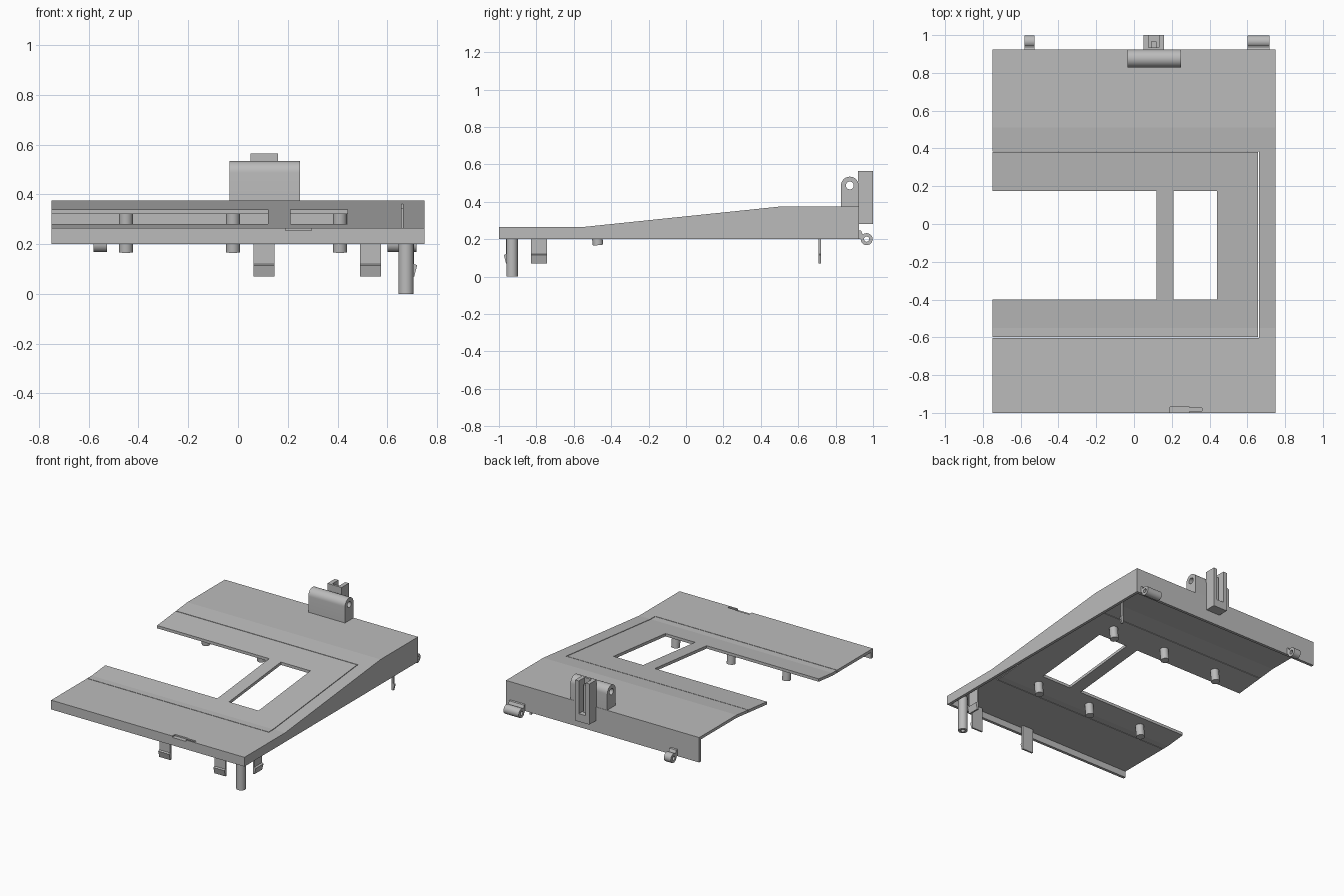
import bpy, bmesh, math
from mathutils import Matrix, Vector

cube = bpy.data.objects.get("Cube")
if cube:
    bpy.data.objects.remove(cube, do_unlink=True)

grey = bpy.data.materials.new("plain grey")
grey.use_nodes = True
COLOR = (0.5, 0.5, 0.5, 1)
grey.diffuse_color = COLOR
grey.node_tree.nodes["Principled BSDF"].inputs["Base Color"].default_value = COLOR


def finish(name, bm):
    bmesh.ops.recalc_face_normals(bm, faces=bm.faces)
    mesh = bpy.data.meshes.new(name)
    bm.to_mesh(mesh)
    bm.free()
    mesh.materials.append(grey)
    ob = bpy.data.objects.new(name, mesh)
    bpy.context.collection.objects.link(ob)
    return ob


def prism(name, profile, x0, x1):
    """Extrude a (y, z) outline along x."""
    bm = bmesh.new()
    face = bm.faces.new([bm.verts.new((x0, y, z)) for y, z in profile])
    ext = bmesh.ops.extrude_face_region(bm, geom=[face])["geom"]
    bmesh.ops.translate(bm, vec=(x1 - x0, 0, 0),
                        verts=[v for v in ext if isinstance(v, bmesh.types.BMVert)])
    return finish(name, bm)


def box(name, x0, x1, y0, y1, z0, z1):
    return prism(name, [(y0, z0), (y1, z0), (y1, z1), (y0, z1)], x0, x1)


def rod(name, start, end, r):
    a, b = Vector(start), Vector(end)
    bm = bmesh.new()
    turn = (b - a).to_track_quat('Z', 'Y').to_matrix().to_4x4()
    bmesh.ops.create_cone(bm, cap_ends=True, segments=24, radius1=r, radius2=r,
                          depth=(b - a).length,
                          matrix=Matrix.Translation((a + b) / 2) @ turn)
    return finish(name, bm)


def cut(ob, *cutters):
    bpy.context.view_layer.objects.active = ob
    for c in cutters:
        c.hide_render = True
        m = ob.modifiers.new("cut", 'BOOLEAN')
        m.operation, m.solver, m.object = 'DIFFERENCE', 'EXACT', c
        bpy.ops.object.modifier_apply(modifier=m.name)
        bpy.data.objects.remove(c, do_unlink=True)


def smooth(ob):
    bpy.ops.object.select_all(action='DESELECT')
    ob.select_set(True)
    bpy.context.view_layer.objects.active = ob
    bpy.ops.object.shade_smooth_by_angle(angle=math.radians(35))


LOW, HIGH, BASE, SKIN = 0.265, 0.375, 0.2, 0.02
BEND0, BEND1, BACK = -0.55, 0.51, 0.925


def top(y):
    t = min(max((y - BEND0) / (BEND1 - BEND0), 0), 1)
    return LOW + t * (HIGH - LOW)


# Outer shell: channel of front wall, sloping top and back wall
ys = [-1, BEND0, BEND1, BACK]
outer = [(-1, BASE)] + [(y, top(y)) for y in ys] + [(BACK, BASE)]
inner = [(BACK - SKIN, BASE)] + [(y, top(y) - SKIN) for y in (BACK - SKIN, BEND1, BEND0, -1 + SKIN)]
shell = prism("shell", outer + inner + [(-1 + SKIN, BASE)], -0.75, 0.73)
cut(shell, box("panel_cutter", -0.8, 0.662, -0.603, 0.385, 0.22, 0.5),
    box("notch_cutter", 0.19, 0.295, -1.1, -0.97, 0.255, 0.4),
    box("slit_cutter", 0.28, 0.36, -0.99, -0.975, 0.255, 0.4))
prism("side_wall", outer, 0.73, 0.75)

# Inset panel with an open bay and a window
p = [-0.599, BEND0, 0.381]
panel = prism("inset_panel", [(y, top(y)) for y in p] + [(y, top(y) - SKIN) for y in reversed(p)],
              -0.75, 0.657)
cut(panel, box("bay_cutter", -0.8, 0.12, -0.4, 0.175, 0.2, 0.5),
    box("window_cutter", 0.21, 0.44, -0.4, 0.175, 0.2, 0.5))

# Posts under the panel, square to its slope
normal = Vector((0, BEND1 - BEND0, HIGH - LOW)).normalized()
down = Vector((0, normal.z, -normal.y))
for row, y in (("front", -0.48), ("back", 0.28)):
    for i, x in enumerate((-0.45, -0.02, 0.41)):
        start = Vector((x, y, top(y) - SKIN * 0.6))
        smooth(rod(f"{row}_post_{i + 1}", start, start + down * 0.093, 0.028))

# Long hollow leg at the front left corner
leg = rod("leg", (0.675, -0.93, 0), (0.675, -0.93, 0.255), 0.031)
cut(leg, rod("leg_bore", (0.675, -0.93, -0.1), (0.675, -0.93, 0.1), 0.014))
smooth(leg)


# Snap clips: thin tongues with a wedge hook facing outward
def clip(name, width, loc, angle):
    w = width / 2
    ob = prism(name, [(0, 0.07), (0.012, 0.07), (0.012, 0.25), (0, 0.25),
                      (0, 0.12), (-0.012, 0.115)], -w, w)
    ob.matrix_world = Matrix.Translation(loc) @ Matrix.Rotation(angle, 4, 'Z')


clip("front_clip_1", 0.085, (0.105, -0.962, 0), 0)
clip("front_clip_2", 0.085, (0.533, -0.962, 0), 0)
clip("side_clip_front", 0.085, (0.708, -0.787, 0), math.pi / 2)
clip("side_clip_back", 0.012, (0.708, 0.715, 0), math.pi / 2)

# Hinge knuckles along the back edge
for name, x0, x1 in (("right_knuckle", -0.58, -0.527), ("left_knuckle", 0.6, 0.718)):
    knuckle = rod(name, (x0, 0.966, BASE), (x1, 0.966, BASE), 0.032)
    cut(knuckle, rod("pin_hole", (x0 - 0.1, 0.966, BASE), (x1 + 0.1, 0.966, BASE), 0.014))
    smooth(knuckle)
    prism(name + "_tab", [(0.915, 0.2), (0.945, 0.2), (0.945, 0.225), (0.936, 0.245), (0.915, 0.25)],
          x0, x1)

# Round-topped pivot bracket
cy, cz, r = 0.876, 0.487, 0.047
arc = [(cy + r * math.cos(a), cz + r * math.sin(a))
       for a in (math.pi * i / 16 for i in range(17))]
bracket = prism("pivot_bracket", arc + [(cy - r, 0.37), (cy + r, 0.37)], -0.035, 0.25)
cut(bracket, rod("pivot_hole", (-0.2, cy, cz), (0.4, cy, cz), 0.021))
smooth(bracket)

# Slotted tower behind the bracket
tower = box("slotted_tower", 0.05, 0.16, 0.92, 1.0, 0.28, 0.565)
cut(tower, box("tower_slot", 0.078, 0.132, 0.935, 1.1, 0.335, 0.7))
box("tower_tongue", 0.09, 0.12, 0.93, 0.965, 0.33, 0.53)
